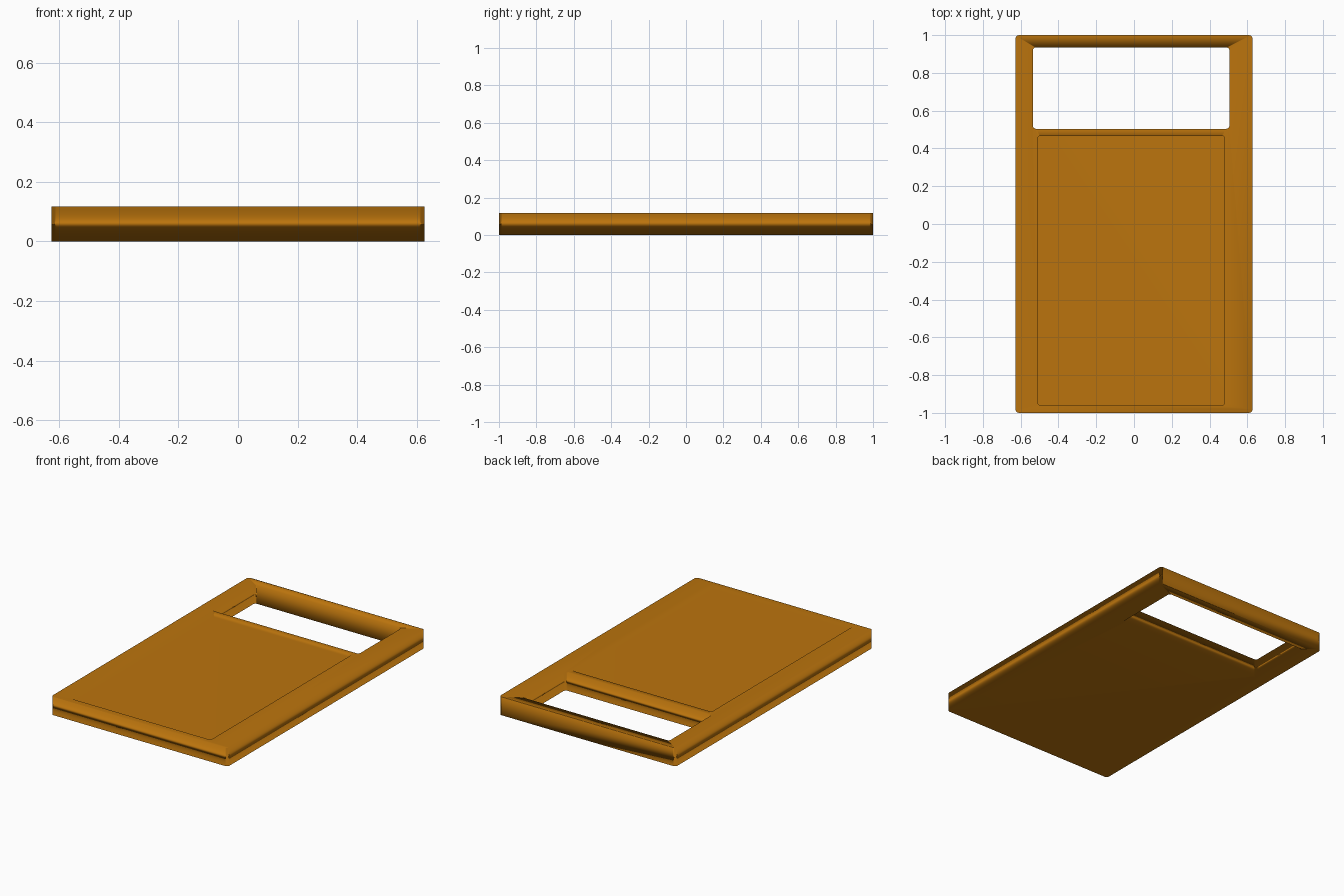
import bpy, bmesh, math

if "Cube" in bpy.data.objects:
    bpy.data.objects.remove(bpy.data.objects["Cube"])

mat = bpy.data.materials.new("warm amber brown")
mat.diffuse_color = (0.50, 0.175, 0.004, 1)
mat.use_nodes = True
mat.node_tree.nodes["Principled BSDF"].inputs["Base Color"].default_value = mat.diffuse_color


def rounded_slab(name, x0, x1, y0, y1, z0, z1, r, seg=4):
    """Upright prism with rounded vertical corners."""
    bm = bmesh.new()
    verts = []
    corners = [(x1 - r, y1 - r), (x0 + r, y1 - r), (x0 + r, y0 + r), (x1 - r, y0 + r)]
    for q, (cx, cy) in enumerate(corners):
        for i in range(seg + 1):
            a = math.pi / 2 * (q + i / seg)
            verts.append(bm.verts.new((cx + r * math.cos(a), cy + r * math.sin(a), z0)))
    base = bm.faces.new(verts)
    res = bmesh.ops.extrude_face_region(bm, geom=[base], use_keep_orig=True)
    top = [v for v in res["geom"] if isinstance(v, bmesh.types.BMVert)]
    bmesh.ops.translate(bm, verts=top, vec=(0, 0, z1 - z0))
    bmesh.ops.recalc_face_normals(bm, faces=bm.faces[:])
    for f in bm.faces:
        f.smooth = True
    me = bpy.data.meshes.new(name)
    bm.to_mesh(me)
    bm.free()
    me.materials.append(mat)
    ob = bpy.data.objects.new(name, me)
    bpy.context.collection.objects.link(ob)
    return ob


H = 0.117

# Board body
board = rounded_slab("board", -0.627, 0.627, -1, 1, 0, H, 0.018)

# Handle window goes right through, shallow tray sits below it
cutters = [
    rounded_slab("handle_window_cutter", -0.535, 0.505, 0.504, 0.935, -0.1, 0.3, 0.016),
    rounded_slab("recess_cutter", -0.508, 0.478, -0.96, 0.467, H - 0.016, 0.3, 0.012),
]
for c in cutters:
    mod = board.modifiers.new(c.name, "BOOLEAN")
    mod.operation = "DIFFERENCE"
    mod.solver = "EXACT"
    mod.object = c

# Bake the cuts, then drop the cutters
dg = bpy.context.evaluated_depsgraph_get()
cut = bpy.data.meshes.new_from_object(board.evaluated_get(dg))
board.modifiers.clear()
board.data = cut
for c in cutters:
    bpy.data.objects.remove(c)
for p in cut.polygons:
    p.use_smooth = True
    p.material_index = 0

# Soft rolled shading on the rims, flat on the large faces
wn = board.modifiers.new("soft_rims", "WEIGHTED_NORMAL")
wn.mode = "FACE_AREA"
wn.keep_sharp = False
